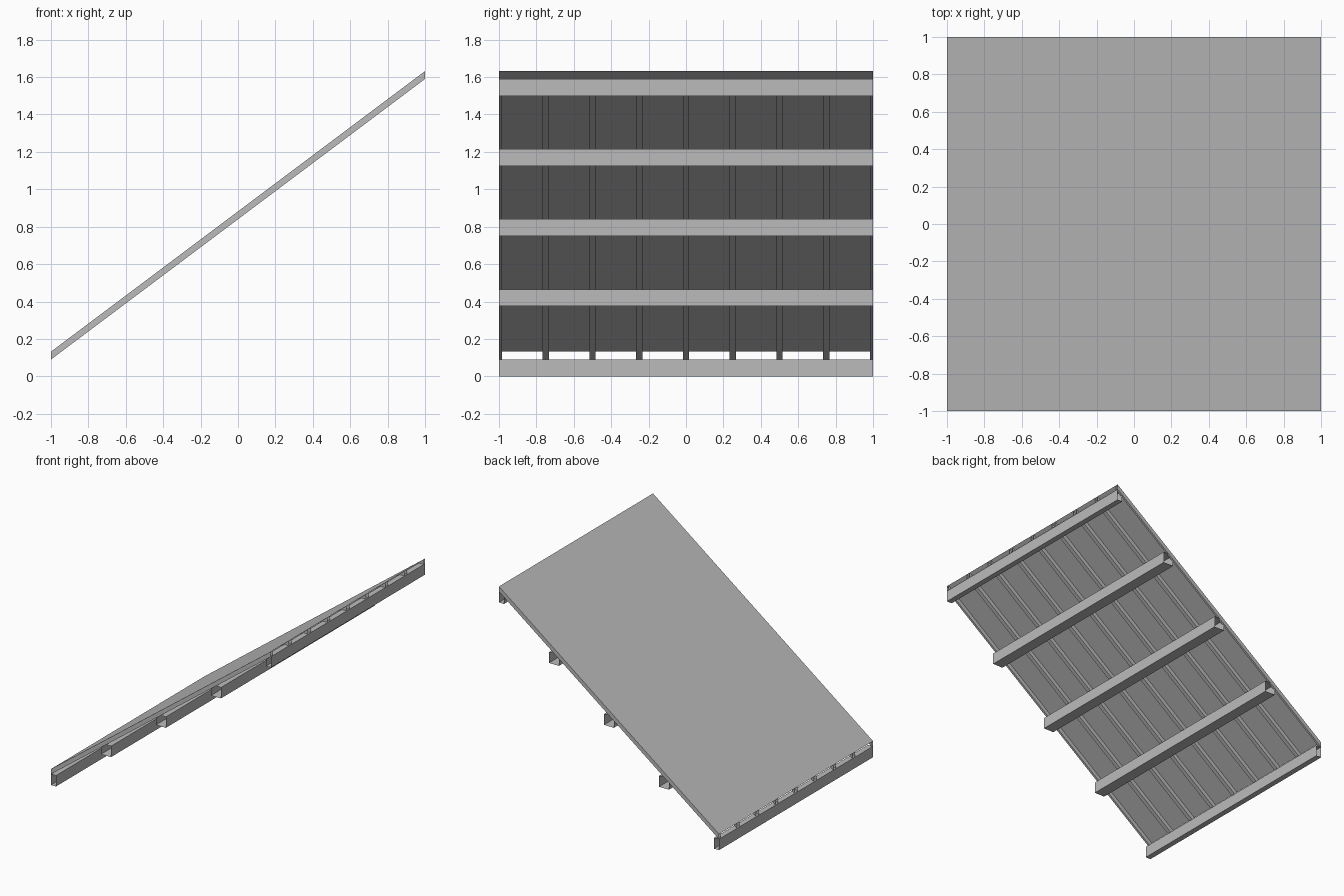
import bpy
import bmesh
from mathutils import Vector

if "Cube" in bpy.data.objects:
    bpy.data.objects.remove(bpy.data.objects["Cube"], do_unlink=True)

grey = bpy.data.materials.new("plain_grey")
grey.use_nodes = True
grey.diffuse_color = (0.5, 0.5, 0.5, 1)
grey.node_tree.nodes["Principled BSDF"].inputs["Base Color"].default_value = (0.5, 0.5, 0.5, 1)

HALF = 1.0          # half of the plan size
SLOPE = 0.75        # rise per unit of x
BEAM = 0.09         # square beam section
RAFTER = 0.033      # rafter width
DEPTH = 0.042       # vertical rafter depth
MID = BEAM + SLOPE * HALF   # rafter underside at the centre


def hollow_box(name, low, high, open_sides, slope=0.0):
    """Box between two corners, without the open sides, sheared along x."""
    low, high = Vector(low), Vector(high)
    bm = bmesh.new()
    bmesh.ops.create_cube(bm, size=1)
    bm.normal_update()
    gone = [f for f in bm.faces
            if any(f.normal.dot(Vector(d)) > 0.9 for d in open_sides)]
    bmesh.ops.delete(bm, geom=gone, context="FACES")
    for v in bm.verts:
        for i in range(3):
            v.co[i] = low[i] if v.co[i] < 0 else high[i]
        v.co.z += slope * v.co.x
    finish(name, bm)


def finish(name, bm):
    mesh = bpy.data.meshes.new(name)
    bm.to_mesh(mesh)
    bm.free()
    mesh.materials.append(grey)
    bpy.context.collection.objects.link(bpy.data.objects.new(name, mesh))


def span(centre, width):
    """Extent around a centre, trimmed at the roof edge."""
    return max(centre - width / 2, -HALF), min(centre + width / 2, HALF)


# Roof sheet
bm = bmesh.new()
bmesh.ops.create_grid(bm, x_segments=1, y_segments=1, size=HALF)
for v in bm.verts:
    v.co.z = MID + DEPTH + SLOPE * v.co.x
finish("roof_sheet", bm)

# Sloping rafters, open at the ends and closed on top by the sheet
for i in range(9):
    a, b = span(-HALF + i * HALF / 4, RAFTER)
    hollow_box(f"rafter_{i + 1}", (-HALF, a, MID), (HALF, b, MID + DEPTH),
               [(1, 0, 0), (-1, 0, 0), (0, 0, 1)], SLOPE)

# Level cross beams, open at both ends
for i in range(5):
    x = -HALF + i * HALF / 2
    a, b = span(x, BEAM)
    top = MID + SLOPE * x
    hollow_box(f"cross_beam_{i + 1}", (a, -HALF, top - BEAM), (b, HALF, top),
               [(0, 1, 0), (0, -1, 0)])
